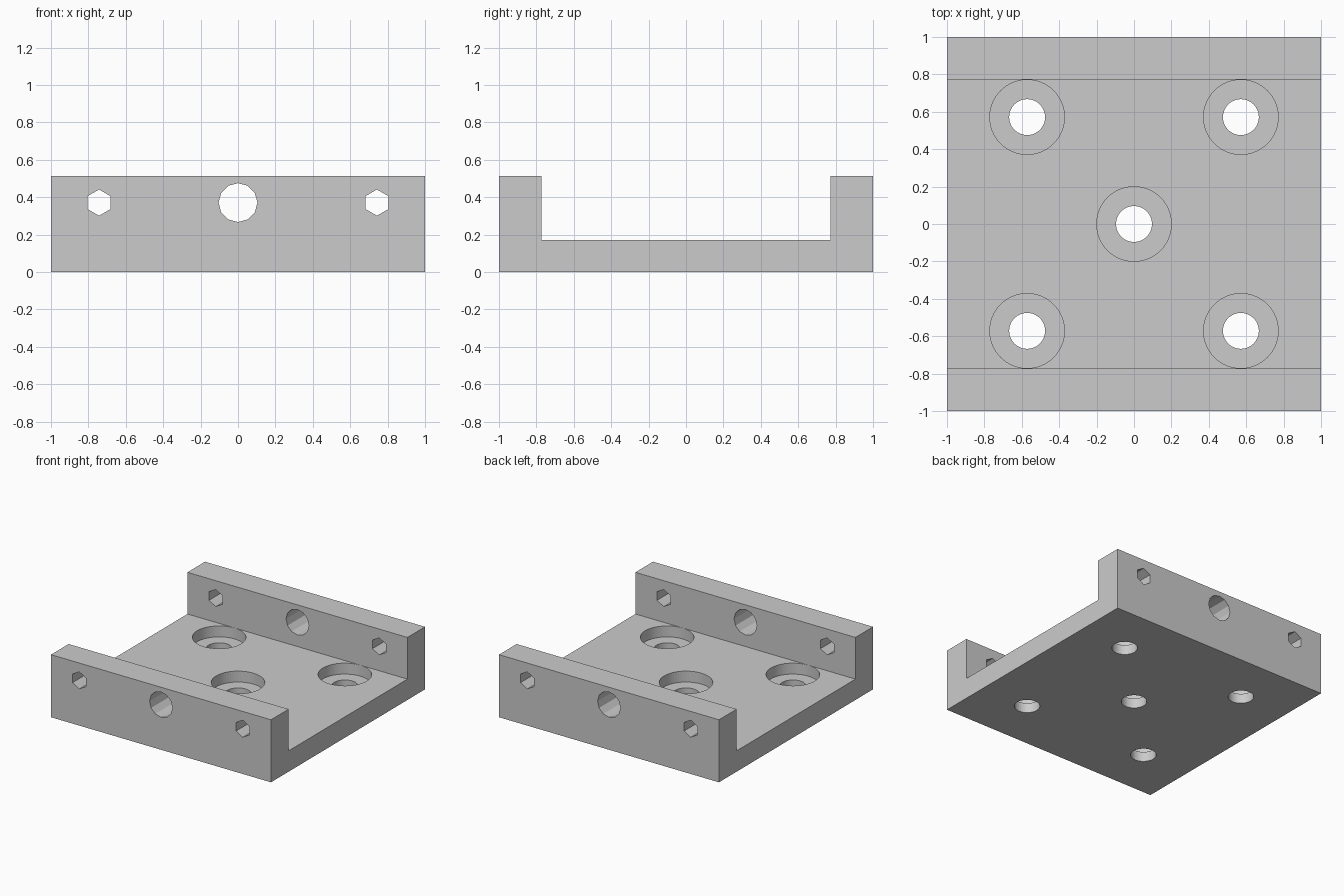
import bpy
import bmesh
from math import radians
from mathutils import Matrix

if "Cube" in bpy.data.objects:
    bpy.data.objects.remove(bpy.data.objects["Cube"], do_unlink=True)

HEIGHT, FLOOR, INNER = 0.514, 0.1714, 0.7714   # channel section
BOLT, BORE_DEPTH = 0.5714, 0.09                # bolt spacing, counterbore depth
HOLE_Z, HEX_X = 0.3714, 0.743                  # wall holes

grey = bpy.data.materials.new("plain grey")
grey.use_nodes = True
grey.diffuse_color = (0.6, 0.6, 0.6, 1)
grey.node_tree.nodes["Principled BSDF"].inputs["Base Color"].default_value = (0.6, 0.6, 0.6, 1)


def add_object(name, bm):
    bmesh.ops.recalc_face_normals(bm, faces=bm.faces)
    mesh = bpy.data.meshes.new(name)
    bm.to_mesh(mesh)
    bm.free()
    mesh.materials.append(grey)
    obj = bpy.data.objects.new(name, mesh)
    bpy.context.collection.objects.link(obj)
    return obj


def drill(target, centre, radius, length, sides, turn):
    """Cut a prism-shaped hole, then discard the cutter."""
    bm = bmesh.new()
    bmesh.ops.create_cone(bm, cap_ends=True, segments=sides, radius1=radius,
                          radius2=radius, depth=length,
                          matrix=Matrix.Translation(centre) @ turn)
    cutter = add_object("hole_cutter", bm)
    cutter.hide_render = True
    mod = target.modifiers.new("hole", 'BOOLEAN')
    mod.operation = 'DIFFERENCE'
    mod.solver = 'EXACT'
    mod.object = cutter
    bpy.context.view_layer.objects.active = target
    bpy.ops.object.modifier_apply(modifier=mod.name)
    bpy.data.objects.remove(cutter, do_unlink=True)


# U-shaped channel: section in y and z, extruded along x
section = [(-1, 0), (1, 0), (1, HEIGHT), (INNER, HEIGHT), (INNER, FLOOR),
           (-INNER, FLOOR), (-INNER, HEIGHT), (-1, HEIGHT)]
bm = bmesh.new()
face = bm.faces.new([bm.verts.new((-1, y, z)) for y, z in section])
ext = bmesh.ops.extrude_face_region(bm, geom=[face])
bmesh.ops.translate(bm, vec=(2, 0, 0),
                    verts=[v for v in ext["geom"] if isinstance(v, bmesh.types.BMVert)])
bracket = add_object("channel_bracket", bm)

# Counterbored bolt holes in the floor
upright = Matrix.Identity(4)
corners = [(x, y) for x in (-BOLT, BOLT) for y in (-BOLT, BOLT)]
for x, y in corners + [(0, 0)]:
    drill(bracket, (x, y, FLOOR), 0.1995, 2 * BORE_DEPTH, 64, upright)
    drill(bracket, (x, y, 0), 0.096, 1, 48, upright)

# Centre hole and hexagonal holes through both walls
along_y = Matrix.Rotation(radians(90), 4, 'X')
drill(bracket, (0, 0, HOLE_Z), 0.104, 3, 12, along_y)
for x in (-HEX_X, HEX_X):
    drill(bracket, (x, 0, HOLE_Z), 0.07, 3, 6, along_y)
